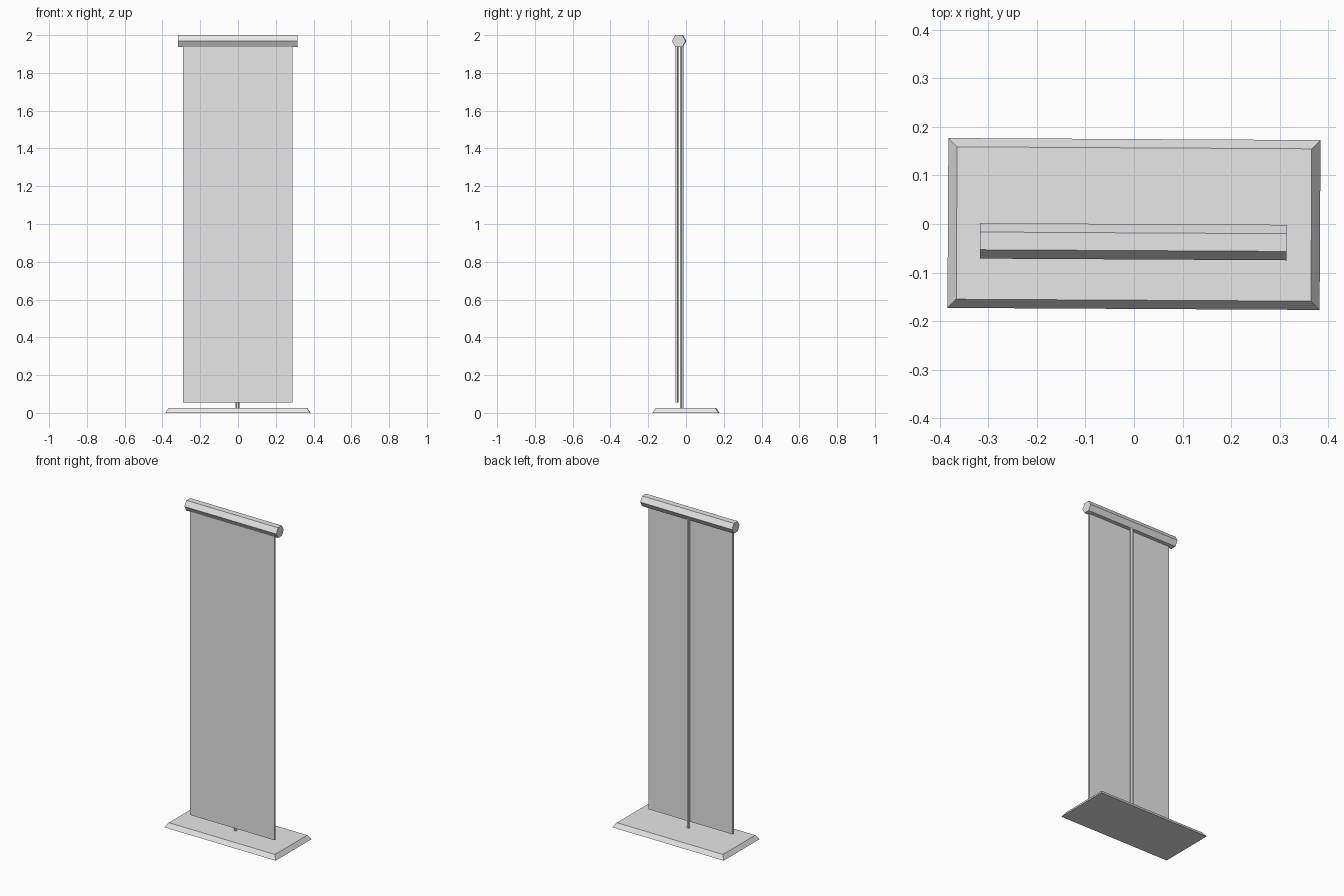
import bpy
import bmesh
from math import pi
from mathutils import Matrix, Vector

cube = bpy.data.objects.get("Cube")
if cube:
    bpy.data.objects.remove(cube)

grey = bpy.data.materials.new("light_grey")
grey.use_nodes = True
colour = (0.8, 0.8, 0.8, 1)
grey.diffuse_color = colour
grey.node_tree.nodes["Principled BSDF"].inputs["Base Color"].default_value = colour

# The whole stand is turned very slightly about the vertical
TURN = Matrix.Rotation(-0.0055, 4, 'Z')


def finish(name, bm):
    bm.transform(TURN)
    bmesh.ops.recalc_face_normals(bm, faces=bm.faces)
    mesh = bpy.data.meshes.new(name)
    bm.to_mesh(mesh)
    bm.free()
    mesh.materials.append(grey)
    obj = bpy.data.objects.new(name, mesh)
    bpy.context.collection.objects.link(obj)
    return obj


def box(name, size, centre, top_inset=0):
    bm = bmesh.new()
    bmesh.ops.create_cube(bm, size=1)
    for v in bm.verts:
        is_top = v.co.z > 0
        v.co = Vector(a * b for a, b in zip(v.co, size))
        if is_top:
            v.co.x -= top_inset if v.co.x > 0 else -top_inset
            v.co.y -= top_inset if v.co.y > 0 else -top_inset
        v.co += Vector(centre)
    return finish(name, bm)


def hex_bar(name, radius, length, centre, rotation):
    bm = bmesh.new()
    bmesh.ops.create_cone(bm, cap_ends=True, segments=6,
                          radius1=radius, radius2=radius, depth=length)
    # Put a corner on the local x axis before laying the bar down
    first = max(bm.verts, key=lambda v: v.co.x).co
    bm.transform(Matrix.Rotation(-Vector((1, 0)).angle_signed(first.xy) * -1, 4, 'Z'))
    bm.transform(Matrix.Translation(centre) @ rotation)
    return finish(name, bm)


# Foot plate with sloping sides
box("base_plate", (0.767, 0.35, 0.027), (0, 0, 0.0135), top_inset=0.018)

# Hanging banner panel
box("banner_panel", (0.58, 0.011, 1.895), (-0.001, -0.048, 1.0025))

# Upright pole behind the banner
hex_bar("support_pole", 0.01, 1.925, (-0.002, -0.0225, 0.9825), Matrix.Identity(4))

# Top roller lying along x, with flats above and below
lying = Matrix.Rotation(pi / 2, 4, 'Z') @ Matrix.Rotation(pi / 2, 4, 'X')
hex_bar("top_roller", 0.0365, 0.632, (-0.001, -0.0365, 1.9684), lying)
